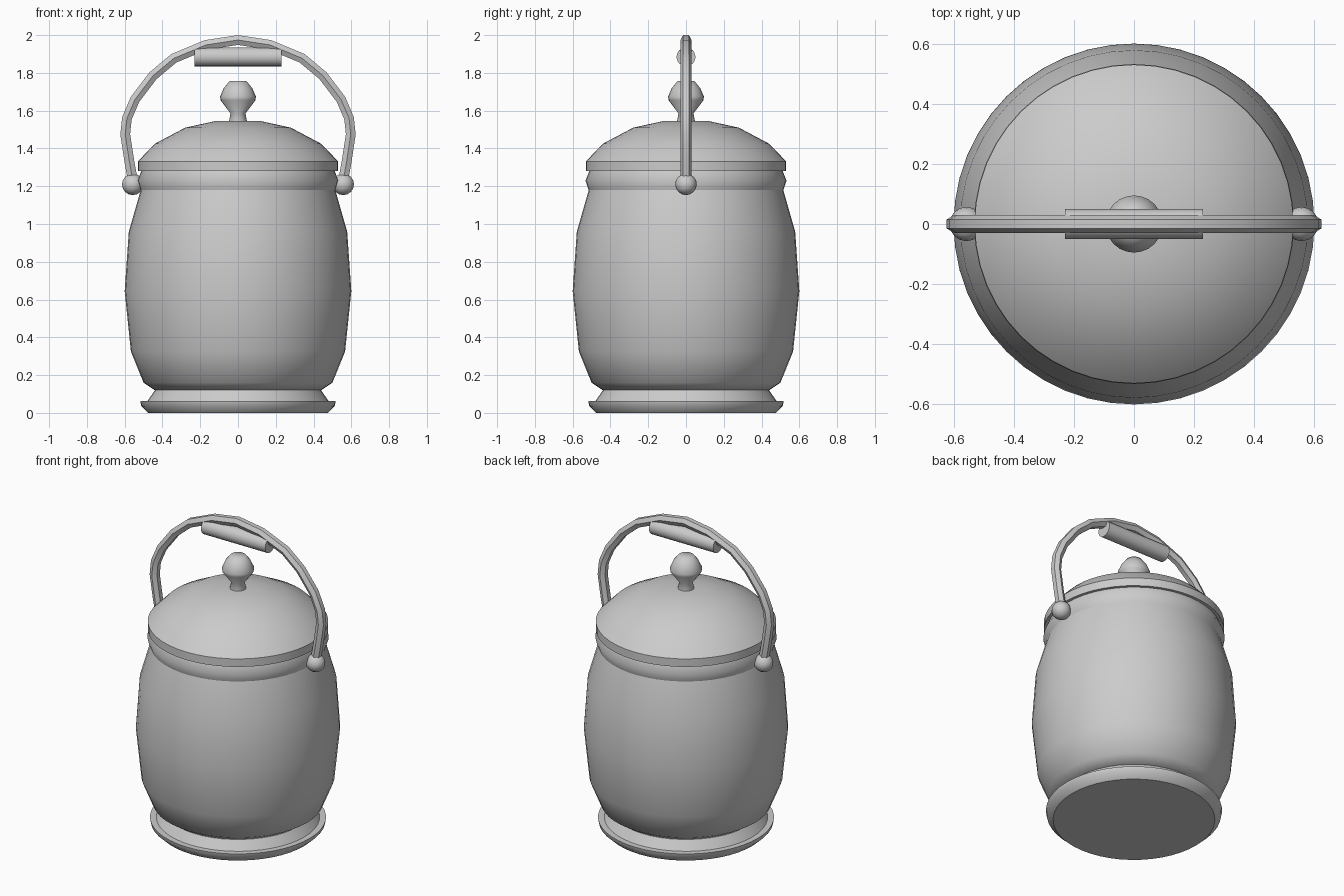
import bpy, bmesh, math
from mathutils import Vector, Matrix

if "Cube" in bpy.data.objects:
    bpy.data.objects.remove(bpy.data.objects["Cube"])

grey = bpy.data.materials.new("plain_grey")
grey.diffuse_color = (0.6, 0.6, 0.6, 1)
grey.use_nodes = True
grey.node_tree.nodes["Principled BSDF"].inputs["Base Color"].default_value = grey.diffuse_color


def finish(bm, name, angle=40):
    bmesh.ops.recalc_face_normals(bm, faces=bm.faces)
    mesh = bpy.data.meshes.new(name)
    bm.to_mesh(mesh)
    bm.free()
    mesh.materials.append(grey)
    mesh.shade_smooth()
    mesh.set_sharp_from_angle(angle=math.radians(angle))
    obj = bpy.data.objects.new(name, mesh)
    bpy.context.collection.objects.link(obj)
    return obj


def skin(bm, rings):
    # joins successive closed rings of points and caps both ends
    rings = [[bm.verts.new(p) for p in ring] for ring in rings]
    n = len(rings[0])
    for a, b in zip(rings, rings[1:]):
        for i in range(n):
            j = (i + 1) % n
            bm.faces.new((a[i], a[j], b[j], b[i]))
    bm.faces.new(rings[0][::-1])
    bm.faces.new(rings[-1])


def lathe(name, profile, sides=48, angle=40, matrix=Matrix()):
    bm = bmesh.new()
    turn = [math.tau * i / sides for i in range(sides)]
    skin(bm, [[(r * math.cos(t), r * math.sin(t), z) for t in turn] for r, z in profile])
    bm.transform(matrix)
    return finish(bm, name, angle)


# Foot ring, barrel body with rim band, and lid
lathe("foot", [(0.475, 0), (0.512, 0.035), (0.517, 0.062), (0.48, 0.062), (0.44, 0.12)])
lathe("body", [(0.44, 0.12), (0.50, 0.16), (0.567, 0.325), (0.60, 0.645),
               (0.578, 0.96), (0.515, 1.18)])
lathe("rim_band", [(0.515, 1.178), (0.532, 1.23), (0.51, 1.285)])
lathe("lid", [(0.53, 1.28), (0.53, 1.332), (0.44, 1.425), (0.28, 1.51), (0.12, 1.545)])

# Lid knob
lathe("knob", [(0.05, 1.53), (0.04, 1.585), (0.092, 1.655), (0.095, 1.675),
               (0.075, 1.72), (0.045, 1.757)], sides=24, angle=65)

# Carrying handle: hexagonal bar swept along an arch
half = [(0.553, 1.21), (0.575, 1.33), (0.597, 1.475), (0.588, 1.56), (0.545, 1.66),
        (0.45, 1.785), (0.34, 1.877), (0.17, 1.948)]
path = [Vector((x, 0, z)) for x, z in half + [(0, 1.974)] + [(-x, z) for x, z in half[::-1]]]
rings = []
for i, p in enumerate(path):
    along = (path[min(i + 1, len(path) - 1)] - path[max(i - 1, 0)]).normalized()
    side = Vector((0, 1, 0))
    out = along.cross(side)
    rings.append([p + 0.03 * (math.cos(t) * side + math.sin(t) * out)
                  for t in (math.tau * k / 6 for k in range(6))])
bm = bmesh.new()
skin(bm, rings)
finish(bm, "handle")

# Grip below the top of the handle
lathe("grip", [(0.05, -0.23), (0.05, 0.23)], sides=24,
      matrix=Matrix.Translation((0, 0, 1.885)) @ Matrix.Rotation(math.pi / 2, 4, 'Y'))

# Ball pivots on both sides
for s, label in ((-1, "left"), (1, "right")):
    bm = bmesh.new()
    bmesh.ops.create_uvsphere(bm, u_segments=16, v_segments=8, radius=0.057,
                              matrix=Matrix.Translation((s * 0.557, 0, 1.21))
                              @ Matrix.Rotation(math.pi / 2, 4, 'Y'))
    finish(bm, label + "_pivot", 65)
